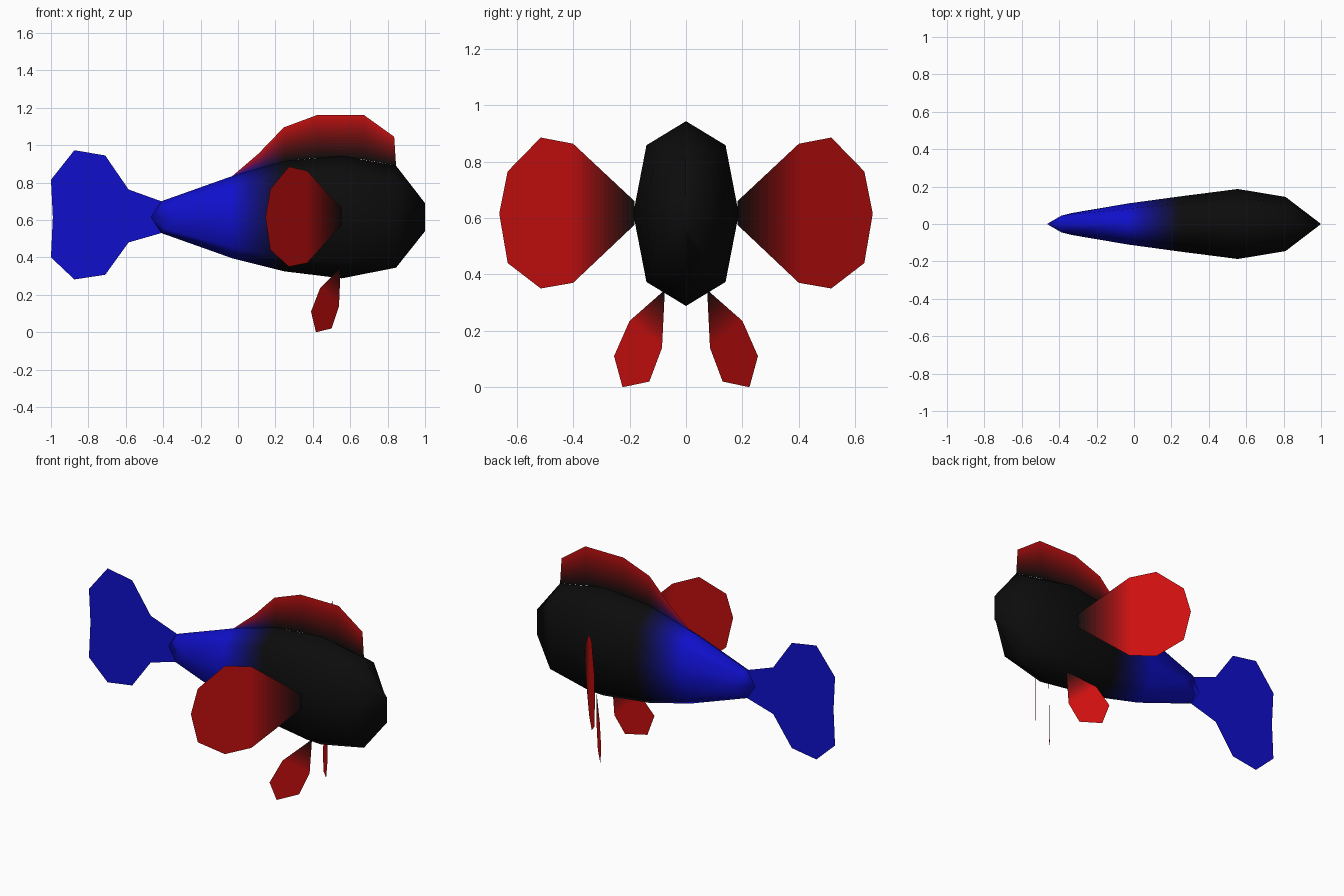
import bpy, bmesh
from mathutils import Vector

if "Cube" in bpy.data.objects:
    bpy.data.objects.remove(bpy.data.objects["Cube"])

# Colours as they appear on screen; converted to linear in material()
BLACK, BLUE, RED = (Vector(c) for c in ((.047, .047, .047), (.06, .06, .8), (.8, .06, .06)))
STEPS = 14
MATS = {}


def linear(c):
    return c / 12.92 if c <= .04045 else ((c + .055) / 1.055) ** 2.4


def material(color):
    key = tuple(round(c, 2) for c in color)
    if key not in MATS:
        MATS[key] = bpy.data.materials.new("paint")
        MATS[key].diffuse_color = (*(linear(c) for c in color), 1)
    return MATS[key]


def clamp(t):
    return max(0, min(1, t))


def build(name, verts, faces, color_at, start=None, end=None, mirror=False, rounded=False):
    """Mesh from points; bands are cut between start and end for the colour fade."""
    bm = bmesh.new()
    vs = [bm.verts.new(v) for v in verts]
    for f in faces:
        bm.faces.new([vs[i] for i in f])
    bmesh.ops.remove_doubles(bm, verts=bm.verts, dist=0.0005)
    bmesh.ops.recalc_face_normals(bm, faces=bm.faces)
    # remember the smooth normals so that the cuts do not change the shading
    layer = bm.verts.layers.float_vector.new("smooth_normal")
    bm.normal_update()
    for v in bm.verts:
        v[layer] = v.normal
    if start is not None:
        a, b = Vector(start), Vector(end)
        for i in range(STEPS + 1):
            bmesh.ops.bisect_plane(bm, geom=bm.verts[:] + bm.edges[:] + bm.faces[:], dist=0.0005,
                                   plane_co=a.lerp(b, i / STEPS), plane_no=(b - a).normalized())
    normals = [v[layer].normalized() for v in bm.verts]
    bm.verts.layers.float_vector.remove(layer)
    me = bpy.data.meshes.new(name)
    slots = []
    for f in bm.faces:
        m = material(color_at(f.calc_center_median()))
        if m not in slots:
            slots.append(m)
            me.materials.append(m)
        f.material_index = slots.index(m)
        f.smooth = True
    bm.to_mesh(me)
    bm.free()
    if rounded:
        me.normals_split_custom_set_from_vertices(normals)
    ob = bpy.data.objects.new(name, me)
    bpy.context.collection.objects.link(ob)
    if mirror:
        mod = ob.modifiers.new("mirror", 'MIRROR')
        mod.use_axis = (False, True, False)
        mod.use_mirror_merge = False
    return ob


def body_color(p):
    return BLUE.lerp(BLACK, clamp((p.x + .03) / .28))


# Body: eight-sided rings (x at top, x at side, top z, bottom z, half width)
MID = .615
RINGS = [(-.465, -.465, MID, MID, 0), (-.41, -.325, .70, .53, .06),
         (-.03, -.03, .835, .395, .11), (.25, .25, .915, .325, .148),
         (.555, .555, .943, .288, .187), (.845, .81, .89, .345, .145),
         (1, 1, .69, .54, 0)]
SECTION = [(0, 1), (.75, .74), (1, 0), (.75, -.74), (0, -1), (-.75, -.74), (-1, 0), (-.75, .74)]
verts = []
for xt, xm, zt, zb, w in RINGS:
    for sy, sz in SECTION:
        h = zt - MID if sz > 0 else MID - zb
        verts.append((xm + (xt - xm) * abs(sz), sy * w, MID + sz * h))
faces = []
for r in range(len(RINGS) - 1):
    for k in range(8):
        n = (k + 1) % 8
        # the tail point collapses to one vertex, the nose to a vertical edge
        faces.append([r * 8 + k, r * 8 + n, r * 8 + 8 + n, r * 8 + 8 + k] if r else [0, 8 + n, 8 + k])
build("body", verts, faces, body_color, (-.03, 0, 0), (.25, 0, 0), rounded=True)

# Tail fin: flat sheet in the middle plane
tail = [(-.41, .70), (-.585, .763), (-.71, .945), (-.875, .973), (-1, .815), (-.99, .615),
        (-1, .40), (-.875, .282), (-.71, .307), (-.585, .48), (-.41, .53)]
build("tail_fin", [(x, 0, z) for x, z in tail], [range(len(tail))], lambda p: BLUE)

# Dorsal fin: strip between the back line and the crest, fading upwards
crest = [(-.03, .835), (.11, .955), (.245, 1.095), (.42, 1.16), (.675, 1.16), (.835, 1.045)]
back = [(-.03, .835), (.11, .875), (.25, .915), (.43, .932), (.66, .925), (.845, .89)]
ROWS = 14
W = ROWS + 1
verts = [(b[0] + (c[0] - b[0]) * j / ROWS, 0, b[1] + (c[1] - b[1]) * j / ROWS)
         for b, c in zip(back[1:], crest[1:]) for j in range(W)]
verts.append((-.03, 0, .835))
faces = [(len(verts) - 1, j, j + 1) for j in range(ROWS)]
faces += [(i * W + j, i * W + W + j, i * W + W + j + 1, i * W + j + 1)
          for i in range(4) for j in range(ROWS)]


def line_z(line, x):
    for (x0, z0), (x1, z1) in zip(line, line[1:]):
        if x <= x1:
            return z0 + (z1 - z0) * (x - x0) / (x1 - x0)
    return line[-1][1]


def dorsal_color(p):
    low, high = line_z(back, p.x), line_z(crest, p.x)
    return body_color(p).lerp(RED, clamp((p.z - low) / max(high - low, .01)))


build("dorsal_fin", verts, faces, dorsal_color, (-.02, 0, 0), (.25, 0, 0))

# Side fins: upright sheets swept backwards
side = [(.183, .66), (.40, .863), (.515, .885), (.632, .765), (.662, .615),
        (.632, .44), (.515, .35), (.40, .37), (.183, .575)]
build("side_fin", [(.37 - .85 * (y - .40), y, z) for y, z in side], [range(len(side))],
      lambda p: BLACK.lerp(RED, clamp((p.y - .18) / .22)),
      (0, .18, 0), (0, .40, 0), mirror=True)

# Belly fins: small upright sheets hanging below, which the fish stands on
belly = [(.075, .345), (.20, .235), (.255, .11), (.225, 0), (.13, .02), (.085, .14)]
axis = Vector((0, .637, -.771))
root = Vector((0, .075, .345))
build("belly_fin", [(.54 - .88 * (y - .085), y, z) for y, z in belly], [range(len(belly))],
      lambda p: BLACK.lerp(RED, clamp((p - root).dot(axis) / .16)),
      root, root + axis * .16, mirror=True)

for m in bpy.data.materials:
    if m.users and not m.is_grease_pencil:
        m.use_nodes = True
        m.node_tree.nodes["Principled BSDF"].inputs["Base Color"].default_value = m.diffuse_color
